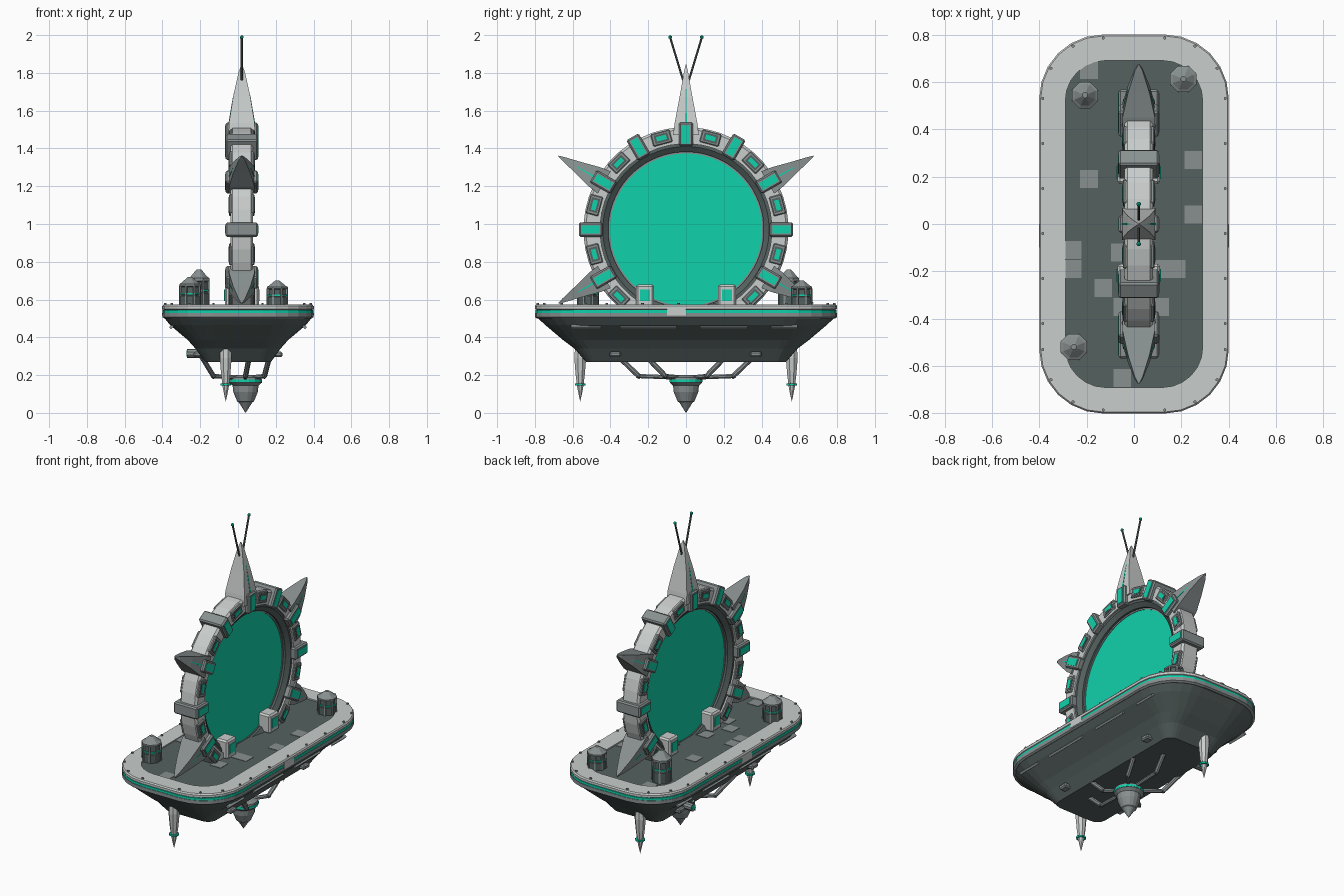
import bpy, bmesh
from math import sin, cos, pi, radians
from mathutils import Vector

if "Cube" in bpy.data.objects:
    bpy.data.objects.remove(bpy.data.objects["Cube"])


def material(name, r, g, b):
    m = bpy.data.materials.new(name)
    m.diffuse_color = (r, g, b, 1)
    m.use_nodes = True
    m.node_tree.nodes["Principled BSDF"].inputs["Base Color"].default_value = m.diffuse_color
    return m


LIGHT = material("light_grey", 0.58, 0.61, 0.6)
MID = material("mid_grey", 0.25, 0.28, 0.28)
DARK = material("dark_grey", 0.09, 0.12, 0.115)
TEAL = material("teal_glow", 0.005, 0.64, 0.41)


def finish(name, bm, mat, loc=(0, 0, 0), rot=(0, 0, 0)):
    bmesh.ops.recalc_face_normals(bm, faces=bm.faces[:])
    me = bpy.data.meshes.new(name)
    bm.to_mesh(me)
    bm.free()
    me.materials.append(mat)
    ob = bpy.data.objects.new(name, me)
    ob.location, ob.rotation_euler = loc, rot
    bpy.context.collection.objects.link(ob)
    return ob


def loft(name, loops, mat, caps=True, closed=False, **kw):
    bm = bmesh.new()
    rings = [[bm.verts.new(p) for p in lp] for lp in loops]
    pairs = list(zip(rings, rings[1:])) + ([(rings[-1], rings[0])] if closed else [])
    for a, b in pairs:
        for i in range(len(a)):
            j = (i + 1) % len(a)
            bm.faces.new((a[i], a[j], b[j], b[i]))
    if caps and not closed:
        bm.faces.new(rings[0])
        bm.faces.new(rings[-1])
    return finish(name, bm, mat, **kw)


def lathe(name, profile, n, mat, closed=False, **kw):
    loops = [[(max(r, 0.0005) * cos(2 * pi * (i + .5) / n),
               max(r, 0.0005) * sin(2 * pi * (i + .5) / n), z) for i in range(n)] for r, z in profile]
    return loft(name, loops, mat, closed=closed, **kw)


def box(name, loc, size, mat, rot=(0, 0, 0), bevel=0):
    bm = bmesh.new()
    bmesh.ops.create_cube(bm, size=1)
    bmesh.ops.scale(bm, vec=size, verts=bm.verts[:])
    if bevel:
        bmesh.ops.bevel(bm, geom=bm.edges[:], offset=bevel, segments=1, affect='EDGES')
    return finish(name, bm, mat, loc, rot)


def rod(name, p, q, r, mat, n=8, r2=None):
    p, q = Vector(p), Vector(q)
    rot = (q - p).to_track_quat('Z', 'Y').to_euler()
    return lathe(name, [(r, 0), (r if r2 is None else r2, (q - p).length)], n, mat, loc=p, rot=rot)


def rounded(hx, hy, r, z, k=6):
    pts = []
    for c, (sx, sy) in enumerate([(1, 1), (-1, 1), (-1, -1), (1, -1)]):
        for i in range(k + 1):
            a = pi / 2 * (c + i / k)
            pts.append((sx * (hx - r) + r * cos(a), sy * (hy - r) + r * sin(a), z))
    return pts


# Floating hull, rim and deck
loft("hull", [rounded(.175, .53, .06, .27), rounded(.225, .59, .1, .34), rounded(.265, .65, .14, .385),
              rounded(.36, .745, .23, .465), rounded(.393, .79, .265, .507), rounded(.393, .79, .265, .555)], DARK)
loft("rim", [rounded(.39, .79, .26, .545), rounded(.4, .8, .27, .55), rounded(.4, .8, .27, .565),
             rounded(.394, .794, .265, .573), rounded(.29, .69, .17, .573), rounded(.29, .69, .17, .545)],
     LIGHT, closed=True)
loft("rim_glow_line", [rounded(.398, .797, .268, .53), rounded(.398, .797, .268, .545)], TEAL)
loft("rim_lower_band", [rounded(.39, .79, .262, .5), rounded(.4, .8, .27, .507), rounded(.4, .8, .27, .53)], MID)
loft("deck", [rounded(.295, .695, .17, .54), rounded(.295, .695, .17, .565)], DARK)
for x, y in [(-.19, .65), (-.19, .19), (.25, .27), (.25, .04), (-.26, -.11), (-.26, -.19), (.18, -.19), (.12, -.19),
             (-.13, -.27), (-.05, -.35), (.11, -.35), (-.05, -.65), (-.06, -.12)]:
    box("deck_plate", (x, y, .5655), (.075, .075, .004), MID)
for p in rounded(.385, .785, .255, .575, 3):
    lathe("rim_stud", [(.007, 0), (.007, .008)], 6, MID, loc=p)
for s in (1, -1):
    for y in (-.42, -.23, -.04, .15, .34):
        lathe("rim_stud", [(.007, 0), (.007, .008)], 6, MID, loc=(s * .385, y, .573))
    for y, w in [(-.53, .16), (-.2, .3), (.2, .25), (.52, .14)]:
        box("hull_slat", (s * .352, y, .455), (.02, w, .014), MID, (0, s * radians(40), 0))
    for y in (-.375, .37):
        box("hull_vent", (s * .21, y, .31), (.05, .06, .03), MID, bevel=.008)
    box("rim_panel", (s * .395, -.05, .54), (.014, .1, .05), LIGHT)

# Gate ring
CX, CZ = .02, .97


def on_ring(a, r, x=0):
    return (CX + x, r * cos(a), CZ + r * sin(a))


AX = dict(loc=(CX, 0, CZ), rot=(0, pi / 2, 0))
lathe("gate_ring", [(.455, -.06), (.53, -.06), (.543, -.048), (.543, .048), (.53, .06), (.455, .06)], 48, LIGHT, closed=True, **AX)
lathe("gate_inner_ring", [(.412, -.03), (.44, -.05), (.46, -.05), (.46, .05), (.44, .05), (.412, .03)], 64, DARK, closed=True, **AX)
lathe("portal_surface", [(.416, -.012), (.416, .012)], 64, TEAL, **AX)
lathe("portal_edge", [(.403, -.016), (.416, -.016), (.416, .016), (.403, .016)], 64, MID, closed=True, **AX)

# Clamps and panels round the ring
for k in range(24):
    deg = k * 15
    if 235 < deg < 305:
        continue
    a = radians(deg)
    if k % 2 == 0:
        box("ring_clamp", on_ring(a, .505), (.17, .125, .075), MID, (a, 0, 0), .008)
        box("clamp_light", on_ring(a, .505), (.176, .095, .042), TEAL, (a, 0, 0))
    else:
        box("panel_frame", on_ring(a, .502), (.134, .068, .105), MID, (a, 0, 0), .005)
        box("panel_recess", on_ring(a, .502), (.138, .045, .075), DARK, (a, 0, 0))
        box("panel_light", on_ring(a, .502), (.142, .025, .055), TEAL, (a, 0, 0))


# Square tapering spikes with glowing seams
def spike(name, deg, tip, mat, wx=1, wt=1):
    L = tip - .53
    loops = [[(sx * hx * wx, r, st * ht * wt) for sx, st in [(1, 1), (-1, 1), (-1, -1), (1, -1)]]
             for r, hx, ht in [(.5, .07, .068), (.53 + .1 * L, .068, .06), (.53 + .5 * L, .046, .034),
                               (.53 + .88 * L, .017, .011), (tip, .002, .002)]]
    loft(name, loops, mat, loc=(CX, 0, CZ), rot=(radians(deg - 90) + pi / 2 - pi / 2 + pi / 2, 0, 0))


for deg in (90, 30, 150, 210, 330):
    tip = .875 if deg == 90 else .78
    spike("ring_spike", deg, tip, LIGHT if deg == 90 else MID)
    spike("spike_seam", deg, tip - .01, TEAL, 1.04, .08)

# Antennae
for s in (1, -1):
    rod("antenna", (CX, s * .015, 1.76), (CX, s * .083, 1.985), .006, DARK)
    bm = bmesh.new()
    bmesh.ops.create_icosphere(bm, subdivisions=1, radius=.011)
    finish("antenna_tip", bm, TEAL, (CX, s * .084, 1.989))

# Ring footings
for s in (1, -1):
    box("ring_footing", (CX, s * .217, .62), (.18, .095, .12), LIGHT, bevel=.01)
    box("footing_light", (CX, s * .217, .622), (.186, .055, .06), TEAL)

# Octagonal turrets
for x, y, h in [(-.207, .544, .195), (.208, .612, .135), (-.254, -.519, .155)]:
    at = (x, y, .565)
    lathe("turret_body", [(.058, 0), (.058, h * .35), (.052, h * .38), (.05, h * .7)], 8, DARK, loc=at)
    lathe("turret_glow", [(.0585, h * .4), (.0585, h * .45)], 8, TEAL, loc=at)
    lathe("turret_cap", [(.05, h * .66), (.06, h * .69), (.06, h * .76), (.048, h * .8), (.02, h * .96), (.012, h)],
          8, MID, loc=at)
    for i in range(8):
        a = i * pi / 4 + pi / 8
        box("turret_post", (x + .055 * cos(a), y + .055 * sin(a), .565 + h * .35), (.01, .01, h * .7), MID, (0, 0, a))

# Hanging pod and its jointed arms
PX = .04
lathe("pod", [(0, .2), (.05, .2), (.084, .188), (.088, .16), (.07, .145), (.066, .11), (.045, .06), (.036, .055),
              (0, 0)], 16, MID, loc=(PX, 0, 0))
lathe("pod_glow", [(.089, .163), (.089, .177)], 16, TEAL, loc=(PX, 0, 0))
for s in (1, -1):
    for elbow, top in [((PX, .25, .195), (PX + .02, .36, .3)),
                       ((.14, .11, .195), (.17, .22, .31)),
                       ((-.13, .11, .195), (-.2, .22, .31))]:
        e = (elbow[0], s * elbow[1], elbow[2])
        t = (top[0], s * top[1], top[2])
        rod("pod_arm_lower", (PX, 0, .185), e, .012, MID)
        rod("pod_arm_upper", e, t, .014, MID)
        bm = bmesh.new()
        bmesh.ops.create_icosphere(bm, subdivisions=1, radius=.016)
        finish("arm_joint", bm, DARK, e)

# Keel spines
for s in (1, -1):
    at = (-.065, s * .56, 0)
    lathe("keel_spine", [(.03, .34), (.034, .29), (.026, .2), (.018, .14), (.012, .11), (0, .06)], 8, LIGHT, loc=at)
    lathe("spine_collar", [(.03, .145), (.03, .155)], 8, TEAL, loc=at)

# Side exhaust
rod("exhaust", (-.16, .31, .315), (-.27, .31, .315), .024, MID, 10)
rod("exhaust_glow", (-.26, .31, .315), (-.273, .31, .315), .016, TEAL, 10)
